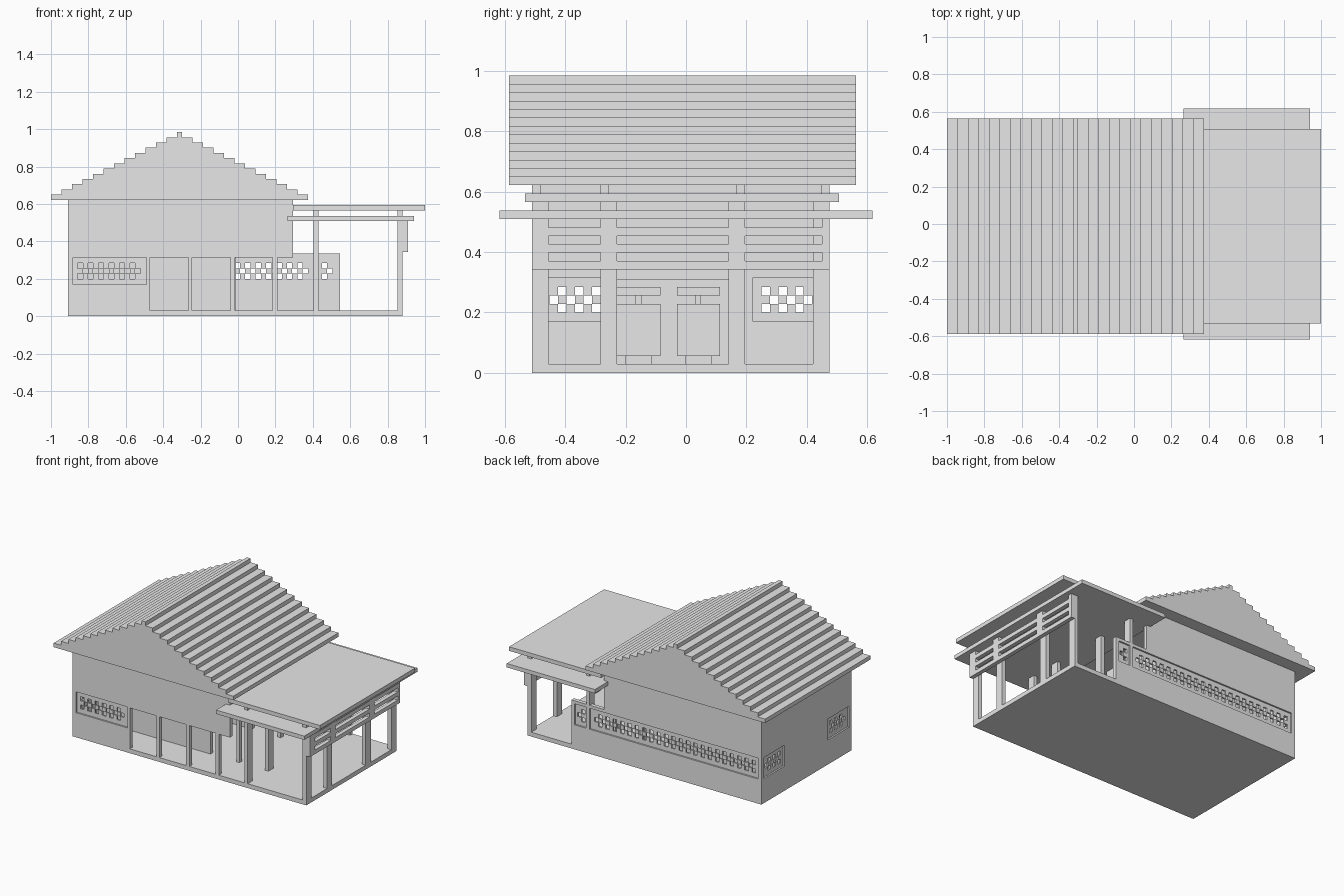
import bpy, bmesh
from mathutils import Vector

cube = bpy.data.objects.get("Cube")
if cube:
    bpy.data.objects.remove(cube, do_unlink=True)

grey = bpy.data.materials.new("plain_grey")
grey.use_nodes = True
grey.diffuse_color = (0.8, 0.8, 0.8, 1)
grey.node_tree.nodes["Principled BSDF"].inputs["Base Color"].default_value = (0.8, 0.8, 0.8, 1)

T = 0.028            # module: board, wall and lattice size
TOP = 0.622          # eaves height
FLOOR = 0.03


def finish(name, bm):
    bmesh.ops.recalc_face_normals(bm, faces=bm.faces)
    mesh = bpy.data.meshes.new(name)
    bm.to_mesh(mesh)
    bm.free()
    mesh.materials.append(grey)
    obj = bpy.data.objects.new(name, mesh)
    bpy.context.collection.objects.link(obj)
    return obj


def box(name, x, y, z):
    """Box from (low, high) ranges on each axis."""
    bm = bmesh.new()
    bmesh.ops.create_cube(bm, size=1)
    for v in bm.verts:
        v.co = Vector([(r[0] + r[1]) / 2 + c * (r[1] - r[0]) for r, c in zip((x, y, z), v.co)])
    return finish(name, bm)


def panel(name, axis, depth, u, z, holes):
    """Upright board across an axis, with rectangular holes (u0, u1, z0, z1)."""
    us = sorted({round(c, 4) for h in holes for c in h[:2] if u[0] < c < u[1]} | set(u))
    zs = sorted({round(c, 4) for h in holes for c in h[2:] if z[0] < c < z[1]} | set(z))
    bm = bmesh.new()
    grid = {}

    def vert(a, b):
        if (a, b) not in grid:
            grid[a, b] = bm.verts.new((depth[0], a, b) if axis == "x" else (a, depth[0], b))
        return grid[a, b]

    for a, b in zip(us, us[1:]):
        for c, d in zip(zs, zs[1:]):
            m, n = (a + b) / 2, (c + d) / 2
            if not any(h[0] < m < h[1] and h[2] < n < h[3] for h in holes):
                bm.faces.new([vert(a, c), vert(b, c), vert(b, d), vert(a, d)])
    out = bmesh.ops.extrude_face_region(bm, geom=bm.faces[:], use_keep_orig=True)
    step = depth[1] - depth[0]
    bmesh.ops.translate(bm, verts=[g for g in out["geom"] if isinstance(g, bmesh.types.BMVert)],
                        vec=(step, 0, 0) if axis == "x" else (0, step, 0))
    bmesh.ops.dissolve_limit(bm, angle_limit=0.01, verts=bm.verts, edges=bm.edges)
    return finish(name, bm)


def lattice(name, axis, depth, u, start, columns, first=0):
    """Recessed board pierced by a three-row checker of square holes."""
    holes = []
    for i in range(columns):
        for row in range(3):
            if (i + row + first) % 2 == 0:
                a, b = start + i * T, 0.2 + row * T
                holes.append((a, a + T, b, b + T))
    panel(name, axis, depth, u, (0.17, 0.315), holes)


# Floor slab
box("floor_slab", (-0.91, 0.88), (-0.51, 0.475), (0, FLOOR))

# Front wall with window, openings and veranda posts
doors = [(a, b, FLOOR, 0.313) for a, b in ((-0.47, -0.265), (-0.245, -0.04), (-0.015, 0.185), (0.21, 0.405))]
panel("front_wall", "y", (-0.51, -0.482), (-0.91, 0.88), (0, TOP), doors + [
    (-0.89, -0.49, 0.17, 0.315), (0.295, 0.405, 0.31, 0.63),
    (0.43, 0.852, FLOOR, 0.63), (0.4, 0.89, 0.566, 0.63)])
lattice("front_lattice", "y", (-0.499, -0.487), (-0.89, -0.49), -0.858, 12)

# Back wall, dropping to a low parapet beside the veranda
panel("back_wall", "y", (0.447, 0.475), (-0.91, 0.545), (0, TOP), [
    (0.295, 0.6, 0.336, 0.63), (-0.89, 0.405, 0.17, 0.315), (0.432, 0.52, 0.17, 0.315)])
lattice("back_lattice", "y", (0.452, 0.464), (-0.89, 0.405), -0.858, 44)
lattice("parapet_lattice", "y", (0.452, 0.464), (0.432, 0.52), 0.448, 2)

# Left end wall with two lattice windows
panel("end_wall", "x", (-0.91, -0.882), (-0.51, 0.475), (0, TOP), [
    (-0.48, -0.25, 0.17, 0.315), (0.222, 0.447, 0.17, 0.315)])
lattice("end_lattice_front", "x", (-0.899, -0.887), (-0.48, -0.25), -0.452, 6, 0 + 1 * 1)
lattice("end_lattice_back", "x", (-0.899, -0.887), (0.222, 0.447), 0.25, 6)

# Inner partitions and the header of the middle room
for name, y in (("front", -0.283), ("back", 0.167)):
    box(name + "_partition", (-0.882, -0.012), (y, y + T), (FLOOR, TOP))
    box(name + "_room_post", (0.185, 0.21), (y, y + T), (FLOOR, TOP))
box("room_header", (-0.04, -0.012), (-0.255, 0.167), (0.31, TOP))

# Two chairs inside the middle room
for i, y in enumerate((-0.228, -0.03)):
    box(f"chair_base_{i}", (-0.37, -0.24), (y + T, y + 0.115), (FLOOR, 0.056))
    box(f"chair_body_{i}", (-0.4, -0.2), (y, y + 0.143), (0.056, 0.228))
    box(f"chair_back_post_{i}", (-0.4, -0.38), (y + 0.06, y + 0.08), (0.228, 0.257))
    box(f"chair_back_rail_{i}", (-0.4, -0.37), (y, y + 0.143), (0.257, 0.285))

# Veranda posts in two rows
bays = ((-0.51, -0.455), (-0.283, -0.228), (0.14, 0.195), (0.42, 0.475))
for row, x in (("inner", (0.405, 0.431)), ("outer", (0.852, 0.88))):
    for i, y in enumerate(bays):
        box(f"{row}_veranda_post_{i}", x, y, (FLOOR, 0.566))

# Slatted screen hung on the outer posts
panel("veranda_screen", "x", (0.88, 0.908), (-0.51, 0.475), (0.342, 0.51), [
    (a, b, z, z + T) for a, b in ((-0.455, -0.283), (-0.228, 0.14), (0.195, 0.45))
    for z in (0.37, 0.426, 0.482)])

# Veranda canopy and flat roof
box("veranda_canopy", (0.265, 0.94), (-0.618, 0.618), (0.51, 0.537))
box("veranda_roof", (0.295, 1.0), (-0.533, 0.507), (0.566, 0.594))

# Stepped main roof: staircase profile extruded front to back
STEPS, MID, HALF, RUN, RISE = 13, -0.3125, 0.6875, 0.0561, 0.0279
right = []
for i in range(STEPS):
    w = HALF - i * RUN
    right += [(w, TOP + i * RISE), (w, TOP + (i + 1) * RISE)]
outline = right + [(-w, z) for w, z in reversed(right)]
bm = bmesh.new()
gable = bm.faces.new([bm.verts.new((MID + w, -0.587, z)) for w, z in outline])
out = bmesh.ops.extrude_face_region(bm, geom=[gable], use_keep_orig=True)
bmesh.ops.translate(bm, verts=[g for g in out["geom"] if isinstance(g, bmesh.types.BMVert)], vec=(0, 1.15, 0))
finish("stepped_roof", bm)
